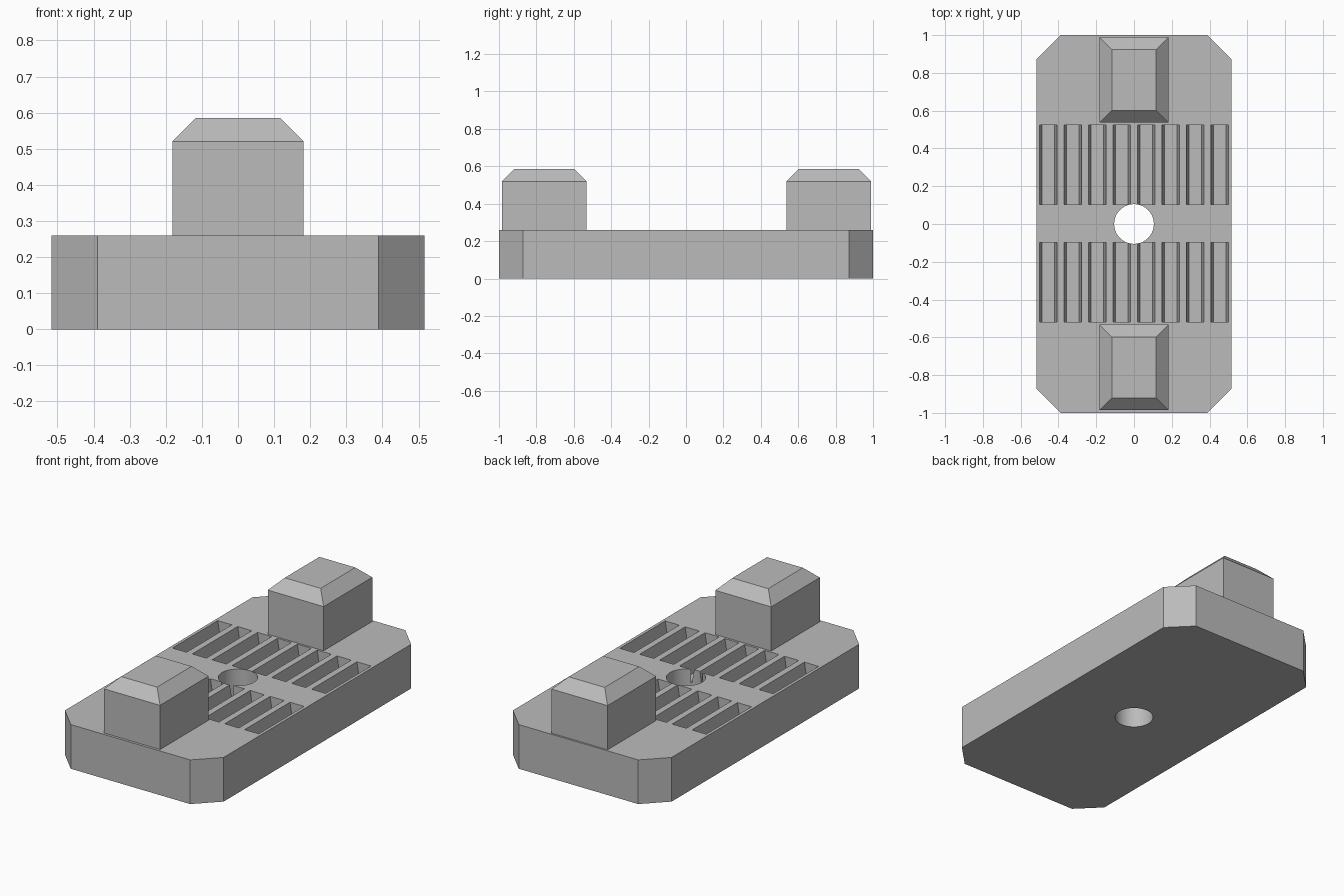
import bpy
import bmesh
from math import cos, sin, tau

cube = bpy.data.objects.get("Cube")
if cube:
    bpy.data.objects.remove(cube, do_unlink=True)

HALF_W, CORNER, BASE_H = 0.517, 0.128, 0.26
SLOT_W, SLOT_PITCH, SLOT_DEPTH, DRAFT = 0.092, 0.1295, 0.08, 0.013
HOLE_R = 0.105

# Single grey material
grey = bpy.data.materials.new("Plain grey")
grey.use_nodes = True
grey.diffuse_color = (0.5, 0.5, 0.5, 1)
grey.node_tree.nodes["Principled BSDF"].inputs["Base Color"].default_value = grey.diffuse_color


def new_object(name, bm):
    bmesh.ops.recalc_face_normals(bm, faces=bm.faces)
    mesh = bpy.data.meshes.new(name)
    bm.to_mesh(mesh)
    bm.free()
    mesh.materials.append(grey)
    obj = bpy.data.objects.new(name, mesh)
    bpy.context.collection.objects.link(obj)
    return obj


def loft(bm, rings):
    """Skin a stack of (outline, height) rings and cap both ends."""
    loops = [[bm.verts.new((x, y, z)) for x, y in outline] for outline, z in rings]
    n = len(loops[0])
    for low, high in zip(loops, loops[1:]):
        for i in range(n):
            j = (i + 1) % n
            bm.faces.new((low[i], low[j], high[j], high[i]))
    bm.faces.new(loops[0][::-1])
    bm.faces.new(loops[-1])


def rect(cx, cy, hx, hy):
    return [(cx - hx, cy - hy), (cx + hx, cy - hy), (cx + hx, cy + hy), (cx - hx, cy + hy)]


# Base plate with chamfered corners
w, c = HALF_W, CORNER
quarter = [(w, 1 - c), (w - c, 1)]
outline = (quarter + [(-x, y) for x, y in quarter[::-1]]
           + [(-x, -y) for x, y in quarter] + [(x, -y) for x, y in quarter[::-1]])
bm = bmesh.new()
loft(bm, [(outline, 0), (outline, BASE_H)])
base = new_object("base_plate", bm)

# Cutters: two rows of tapered slots, and the round centre hole
lift = 0.02
flare = DRAFT * lift / SLOT_DEPTH
bm = bmesh.new()
for y in (0.314, -0.309):
    for i in range(8):
        x = (i - 3.5) * SLOT_PITCH
        floor = rect(x, y, SLOT_W / 2 - DRAFT, 0.211)
        mouth = rect(x, y, SLOT_W / 2 + flare, 0.211)
        loft(bm, [(floor, BASE_H - SLOT_DEPTH), (mouth, BASE_H + lift)])
slots = new_object("slot_cutter", bm)

circle = [(HOLE_R * cos(tau * i / 64), HOLE_R * sin(tau * i / 64)) for i in range(64)]
bm = bmesh.new()
loft(bm, [(circle, -0.1), (circle, BASE_H + 0.1)])
hole = new_object("hole_cutter", bm)

for cutter in (slots, hole):
    mod = base.modifiers.new(cutter.name, 'BOOLEAN')
    mod.operation = 'DIFFERENCE'
    mod.solver = 'EXACT'
    mod.object = cutter
    cutter.hide_render = True
    cutter.hide_viewport = True

# Apply the cuts so the cutters can be removed
depsgraph = bpy.context.evaluated_depsgraph_get()
cut_mesh = bpy.data.meshes.new_from_object(base.evaluated_get(depsgraph))
base.modifiers.clear()
base.data = cut_mesh
for cutter in (slots, hole):
    bpy.data.objects.remove(cutter, do_unlink=True)

# Smooth only the curved hole wall
for face in base.data.polygons:
    mid = face.center
    face.use_smooth = abs(face.normal.z) < 0.01 and mid.xy.length < HOLE_R + 0.001
bpy.ops.object.select_all(action='DESELECT')
base.select_set(True)
bpy.context.view_layer.objects.active = base
bpy.ops.object.shade_smooth_by_angle(angle=0.4)

# Chamfered blocks standing at both ends
for name, y in (("front_block", -0.759), ("back_block", 0.763)):
    bm = bmesh.new()
    side = rect(0, y, 0.182, 0.226)
    top = rect(0, y, 0.117, 0.161)
    loft(bm, [(side, BASE_H), (side, 0.52), (top, 0.585)])
    new_object(name, bm)
